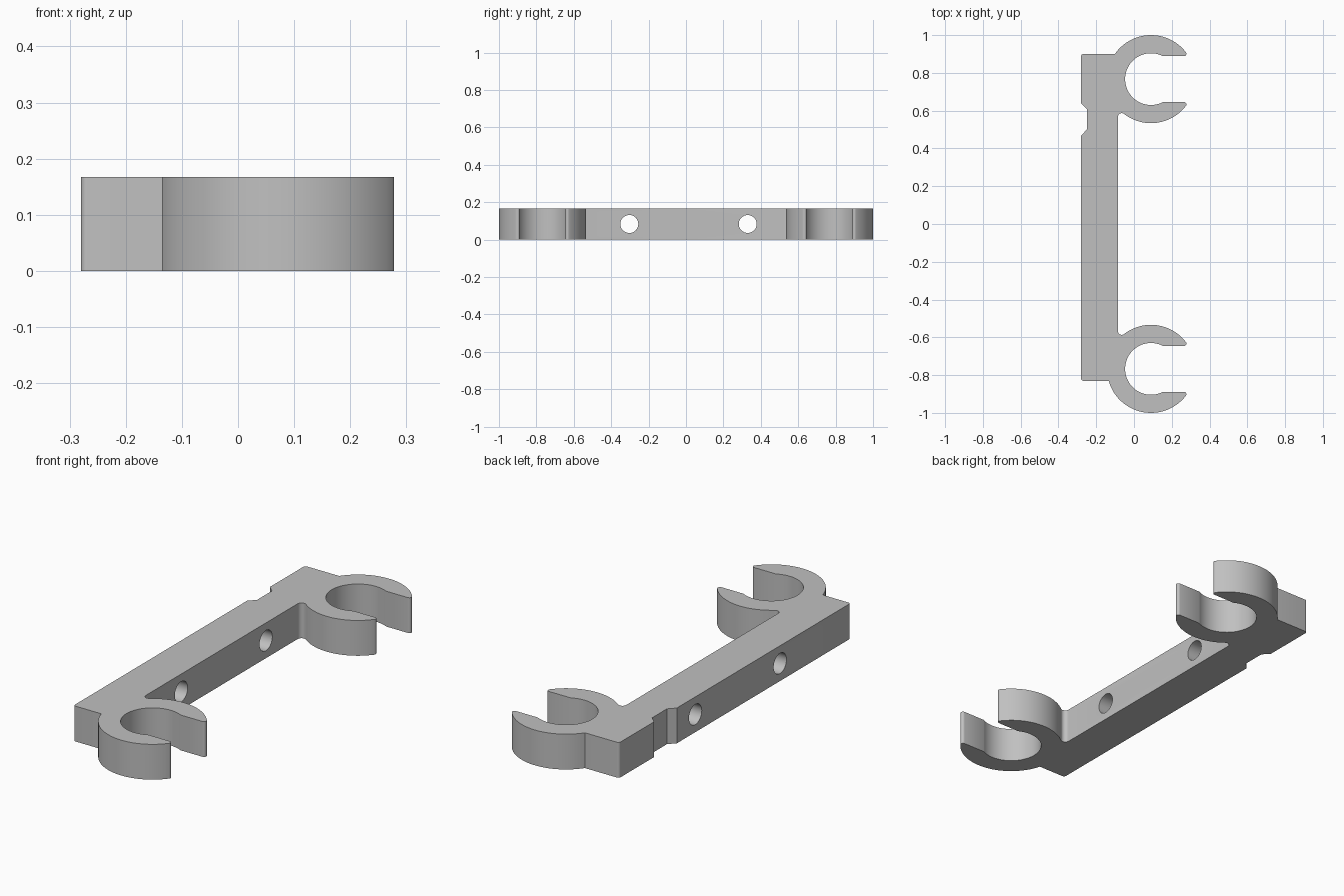
import bpy, bmesh, math
from math import sin, cos, asin, acos, atan2, sqrt, pi, radians

if "Cube" in bpy.data.objects:
    bpy.data.objects.remove(bpy.data.objects["Cube"])

HEIGHT = 0.167
CX, CY = 0.09, 0.767          # clip centre
R_OUT, R_IN = 0.233, 0.137    # clip radii
SLOT = 0.122                  # half width of the clip mouth
BAR_L, BAR_R = -0.28, -0.085  # bar sides
TIP, FILLET = 0.012, 0.02     # rounding radii


def arc(cx, cy, r, a0, a1, n):
    return [(cx + r * cos(a0 + (a1 - a0) * i / n),
             cy + r * sin(a0 + (a1 - a0) * i / n)) for i in range(n + 1)]


def clip(bar_end):
    """Open ring outline, from the inner bar corner round to the bar's end edge."""
    # fillet where the ring meets the bar
    fx = BAR_R + FILLET
    fd = sqrt((R_OUT + FILLET) ** 2 - (CX - fx) ** 2)
    fa = atan2(fd, CX - fx)
    # rounded jaw tips
    ty = SLOT + TIP
    tx = sqrt((R_OUT - TIP) ** 2 - ty ** 2)
    ta = atan2(ty, tx)
    ia = asin(SLOT / R_IN)
    ja = pi - asin((bar_end - CY) / R_OUT)
    pts = arc(fx, CY - fd, FILLET, pi, fa, 8)
    pts += arc(CX, CY, R_OUT, pi + fa, 2 * pi - ta, 24)[1:]
    pts += arc(CX + tx, CY - ty, TIP, -ta, pi / 2, 8)[1:]
    pts += arc(CX, CY, R_IN, -ia, ia - 2 * pi, 48)
    pts += arc(CX + tx, CY + ty, TIP, -pi / 2, ta, 8)
    pts += arc(CX, CY, R_OUT, ta, ja, 30)[1:]
    return pts


# Whole outline, counterclockwise: lower clip, upper clip, back edge with notch
outline = [(x, -y) for x, y in reversed(clip(0.83))]
outline += clip(0.90)
outline += arc(BAR_L + 0.012, 0.90 - 0.012, 0.012, pi / 2, pi, 5)
outline += [(BAR_L, 0.638), (-0.25, 0.61), (-0.25, 0.50), (BAR_L, 0.468)]
outline += arc(BAR_L + 0.012, -0.83 + 0.012, 0.012, pi, 1.5 * pi, 5)

grey = bpy.data.materials.new("grey")
grey.diffuse_color = (0.53, 0.53, 0.53, 1)
grey.use_nodes = True
grey.node_tree.nodes["Principled BSDF"].inputs["Base Color"].default_value = grey.diffuse_color

# Bracket body
bm = bmesh.new()
base = bm.faces.new([bm.verts.new((x, y, 0)) for x, y in outline])
top = bmesh.ops.extrude_face_region(bm, geom=[base])
bmesh.ops.translate(bm, vec=(0, 0, HEIGHT),
                    verts=[v for v in top["geom"] if isinstance(v, bmesh.types.BMVert)])
bmesh.ops.recalc_face_normals(bm, faces=bm.faces)
mesh = bpy.data.meshes.new("clip_bracket")
bm.to_mesh(mesh)
bm.free()
mesh.materials.append(grey)
bracket = bpy.data.objects.new("clip_bracket", mesh)
bpy.context.collection.objects.link(bracket)

# Screw holes through the bar
for y in (-0.303, 0.33):
    bpy.ops.mesh.primitive_cylinder_add(vertices=32, radius=0.048, depth=0.4,
                                        location=(-0.18, y, HEIGHT / 2),
                                        rotation=(0, pi / 2, 0))
    cutter = bpy.context.object
    cutter.name = "hole_cutter"
    cutter.data.materials.append(grey)
    cutter.hide_render = True
    mod = bracket.modifiers.new("screw_hole", 'BOOLEAN')
    mod.operation = 'DIFFERENCE'
    mod.solver = 'EXACT'
    mod.object = cutter
    bpy.ops.object.select_all(action='DESELECT')
    bracket.select_set(True)
    bpy.context.view_layer.objects.active = bracket
    bpy.ops.object.modifier_apply(modifier=mod.name)
    bpy.data.objects.remove(cutter)

bpy.ops.object.shade_smooth_by_angle(angle=radians(30))
